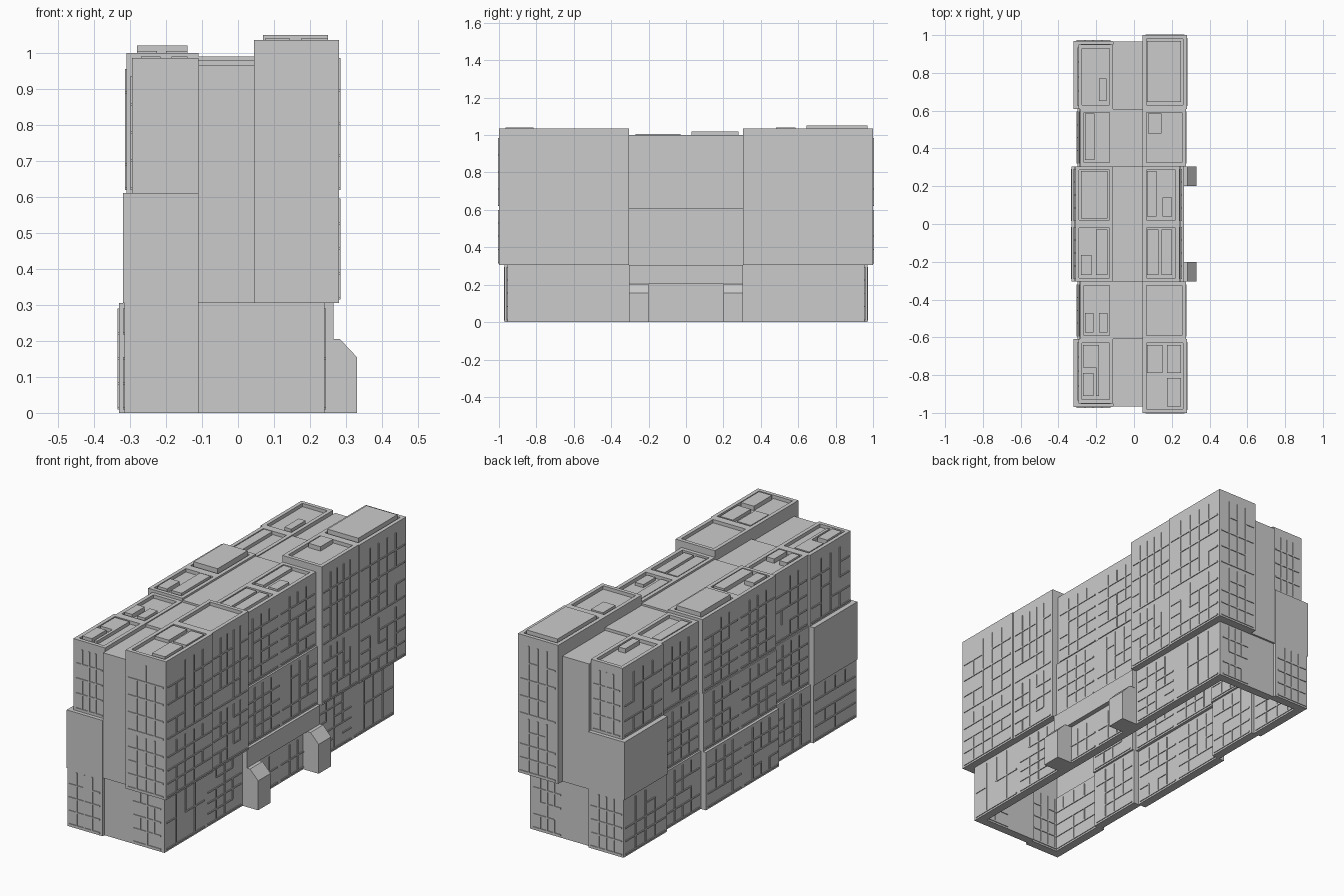
import bpy, bmesh, random

if "Cube" in bpy.data.objects:
    bpy.data.objects.remove(bpy.data.objects["Cube"])
random.seed(4)
T = 0.045          # wall thickness
parts = {}


def box(name, x0, x1, y0, y1, z0, z1):
    """Add a box to the named part."""
    bm = parts.setdefault(name, bmesh.new())
    xs, ys, zs = sorted((x0, x1)), sorted((y0, y1)), sorted((z0, z1))
    v = [bm.verts.new((x, y, z)) for x in xs for y in ys for z in zs]
    for f in ((0, 1, 3, 2), (4, 6, 7, 5), (0, 4, 5, 1), (2, 3, 7, 6), (0, 2, 6, 4), (1, 5, 7, 3)):
        bm.faces.new([v[i] for i in f])


def mullions(axis, p, s, u0, u1, z0, z1, cols, rows, drop=0.15):
    """Broken grid of thin bars running through a wall whose outer face is at p."""
    w = 0.0035
    a, b = p + s * 0.004, p - s * (T + 0.004)

    def bar(ua, ub, za, zb):
        if axis == 'x':
            box("window_mullions", a, b, ua, ub, za, zb)
        else:
            box("window_mullions", ua, ub, a, b, za, zb)
    du, dz = (u1 - u0) / cols, (z1 - z0) / rows
    for r in range(rows):
        z = z0 + r * dz
        for c in range(cols):
            u = u0 + c * du
            if r == 0 or random.random() > drop:
                bar(u, u + du, z - w, z + w)
            if c and random.random() > drop:
                bar(u - w, u + w, z, z + dz)


def side_wall(name, p, s, y0, y1, z0, z1, rows=0, cols=4, ztop=None):
    box(name, p, p - s * T, y0, y1, z0, z1)
    if rows:
        mullions('x', p, s, y0 + 0.015, y1 - 0.015, z0 + 0.013, (ztop or z1) - 0.015, cols, rows)


def roof(name, x0, x1, y0, y1, z):
    """Roof slab with a raised parapet rim."""
    w, d = 0.02, 0.018
    box(name, x0, x1, y0, y1, z - 0.1, z - d)
    box(name, x0, x0 + w, y0, y1, z - d, z)
    box(name, x1 - w, x1, y0, y1, z - d, z)
    box(name, x0 + w, x1 - w, y0, y0 + w, z - d, z)
    box(name, x0 + w, x1 - w, y1 - w, y1, z - d, z)


A, B, C = 0.305, 0.61, 0.305   # bay limits along y, ground storey height
for s in (-1, 1):
    def span(a, b):
        return sorted((s * a, s * b))
    # end bays and side bays, east side
    for (a, b, gx, ux, ge) in ((B, 1.0, 0.24, 0.28, 0.955), (A, B, 0.24, 0.275, B)):
        y0, y1 = span(a, b)
        g0, g1 = span(a, ge)
        side_wall("ground_walls", gx, 1, g0, g1, 0, C, 2 if a == B else 5, 4)
        side_wall("middle_walls", ux, 1, y0, y1, C, B, 4, 5)
        side_wall("upper_walls", ux, 1, y0, y1, B, 0.935, 4, 5, 1.0)
        roof("east_roofs", 0.045, ux, y0, y1, 1.035)
    # end bays and side bays, west side
    for (a, b, gx, mx, ux, ub) in ((B, 0.97, -0.315, -0.32, -0.295, 0.95),
                                   (A, B, -0.30, -0.29, -0.285, B)):
        y0, y1 = span(a, b)
        t0, t1 = span(a, ub)
        side_wall("ground_walls", gx, -1, y0, y1, 0, C, 4, 4)
        side_wall("middle_walls", mx, -1, y0, y1, C, B, 0 if a == B else 4, 4)
        side_wall("upper_walls", ux, -1, t0, t1, B, 0.885, 4, 4, 0.95)
        roof("west_roofs", ux, -0.11, t0, t1, 0.985)
    # centre bays
    y0, y1 = span(0, A)
    side_wall("ground_walls", 0.24, 1, y0, y1, 0, 0.205, 2, 4, 0.19)
    side_wall("entrance_band", 0.265, 1, y0, y1, 0.205, C)
    side_wall("middle_walls", 0.25, 1, y0, y1, C, B, 4, 4)
    side_wall("upper_walls", 0.24, 1, y0, y1, B, 0.9, 5, 4, 0.97)
    roof("east_roofs", 0.045, 0.24, y0, y1, 1.0)
    side_wall("ground_walls", -0.33, -1, y0, y1, 0, C, 4, 4)
    side_wall("middle_walls", -0.315, -1, y0, y1, C, B, 4, 4)
    side_wall("upper_walls", -0.31, -1, y0, y1, B, 0.9, 5, 4, 0.97)
    roof("west_roofs", -0.31, -0.11, y0, y1, 1.0)
    # end walls: ground, middle, upper
    for name, x0, x1, y, z0, z1 in (
            ("ground_walls", -0.315, -0.11, 0.97, 0, C), ("ground_walls", -0.11, 0.24, 0.955, 0, C),
            ("middle_walls", -0.32, -0.11, 0.97, C, B), ("middle_walls", -0.11, 0.045, 0.965, C, B),
            ("middle_walls", 0.045, 0.28, 1.0, C, B), ("upper_walls", -0.295, -0.11, 0.95, B, 0.885),
            ("upper_walls", -0.11, 0.045, 0.965, B, 0.865), ("upper_walls", 0.045, 0.28, 1.0, B, 0.935)):
        box(name, x0, x1, s * y, s * (y - T), z0, z1)
    for x0, x1, y, z0, z1 in ((-0.305, -0.125, 0.97, 0.013, 0.295), (0.06, 0.22, 0.955, 0.013, 0.295),
                              (0.06, 0.267, 1.0, 0.318, 0.6), (0.06, 0.267, 1.0, 0.623, 0.985),
                              (-0.28, -0.125, 0.95, 0.623, 0.94)):
        mullions('y', s * y, s, x0, x1, z0, z1, 4, 4, 0.06)
    # core roof between the two wings
    for a, b, z in ((B, 0.965, 0.965), (A, B, 0.98), (0, A, 0.99)):
        box("core_roof", -0.11, 0.045, s * a, s * b, z - 0.1, z)
    # sloped entrance buttress
    bm = parts.setdefault("entrance_buttresses", bmesh.new())
    prof = [(0.24, 0), (0.33, 0), (0.33, 0.155), (0.283, 0.205), (0.24, 0.205)]
    f = bm.faces.new([bm.verts.new((x, s * 0.2, z)) for x, z in prof])
    ext = bmesh.ops.extrude_face_region(bm, geom=[f], use_keep_orig=True)
    bmesh.ops.translate(bm, vec=(0, s * 0.104, 0),
                        verts=[g for g in ext["geom"] if isinstance(g, bmesh.types.BMVert)])

# rooftop plant boxes: x0, x1, y0, y1, top
for x0, x1, y0, y1, z in (
        (0.07, 0.25, 0.645, 0.97, 1.05), (0.075, 0.145, 0.48, 0.585, 1.04),
        (0.07, 0.12, 0.04, 0.28, 0.998), (0.15, 0.2, 0.04, 0.14, 0.998),
        (0.07, 0.13, -0.27, -0.03, 0.998), (0.145, 0.2, -0.27, -0.03, 0.998),
        (0.07, 0.15, -0.79, -0.64, 1.034), (0.175, 0.25, -0.79, -0.64, 1.034),
        (0.175, 0.25, -0.965, -0.815, 1.04), (-0.185, -0.145, 0.65, 0.77, 0.99),
        (-0.26, -0.21, 0.34, 0.585, 0.985), (-0.28, -0.14, 0.03, 0.28, 1.02),
        (-0.2, -0.14, -0.27, -0.03, 1.005), (-0.28, -0.225, -0.27, -0.165, 1.005),
        (-0.26, -0.215, -0.575, -0.47, 0.99), (-0.185, -0.14, -0.575, -0.47, 0.99),
        (-0.27, -0.185, -0.76, -0.64, 0.985), (-0.27, -0.215, -0.91, -0.79, 0.99),
        (-0.2, -0.185, -0.91, -0.76, 0.985)):
    box("rooftop_plant", x0, x1, y0, y1, z - 0.06, z)

for name, bm in parts.items():
    bmesh.ops.recalc_face_normals(bm, faces=bm.faces)
    me = bpy.data.meshes.new(name)
    bm.to_mesh(me)
    bm.free()
    bpy.context.collection.objects.link(bpy.data.objects.new(name, me))
